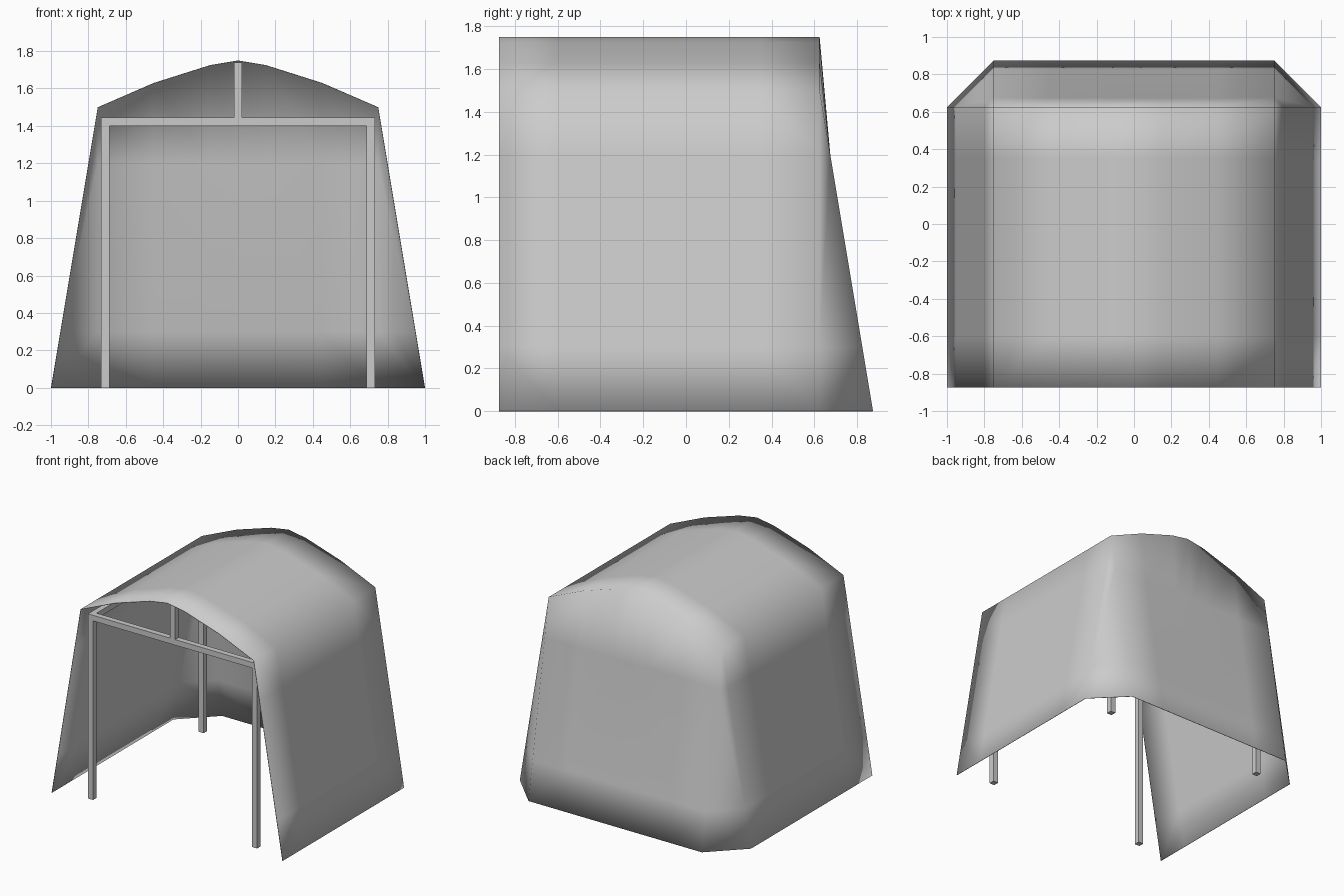
import bpy, bmesh

if "Cube" in bpy.data.objects:
    bpy.data.objects.remove(bpy.data.objects["Cube"])

# ---------- fabric cover: arched tunnel with a sloped back and chamfered corners ----------
half = [(1, 0), (0.95, 0.3), (0.8, 1.2), (0.75, 1.5), (0.45, 1.63), (0.15, 1.725)]
profile = [(-x, z) for x, z in half] + [(0, 1.75)] + [(x, z) for x, z in reversed(half)]
stations = [-0.875, -0.6, 0.35, 0.625]

bm = bmesh.new()
rows = [[bm.verts.new((x, y, z)) for x, z in profile] for y in stations]


def skin(a, b):
    """Quads between two equally long vertex rows (triangles where they meet)."""
    for i in range(len(a) - 1):
        quad = [a[i], a[i + 1], b[i + 1], b[i]]
        bm.faces.new(list(dict.fromkeys(quad)))


for a, b in zip(rows, rows[1:]):
    skin(a, b)

# back panel hangs from the rear arch and leans outward
rear = rows[-1]
arch = rear[3:10]
back = [arch] + [[bm.verts.new((v.co.x, 0.875 - z / 6, z)) for v in arch]
                 for z in (1.2, 0.3, 0)]
for a, b in zip(back, back[1:]):
    skin(a, b)

# tapering corner gussets
for side, wall in ((0, rear[:4]), (-1, rear[:-5:-1])):
    skin(wall, [row[side] for row in reversed(back)])

bmesh.ops.recalc_face_normals(bm, faces=bm.faces)
bm.normal_update()
if sum(f.normal.z for f in bm.faces) < 0:
    bmesh.ops.reverse_faces(bm, faces=bm.faces)
for f in bm.faces:
    f.smooth = True
mesh = bpy.data.meshes.new("fabric_cover")
bm.to_mesh(mesh)
bm.free()
cover = bpy.data.objects.new("fabric_cover", mesh)
bpy.context.collection.objects.link(cover)
thick = cover.modifiers.new("thickness", 'SOLIDIFY')
thick.thickness = 0.004
thick.offset = -1

# ---------- pole frame ----------
T = 0.044


def bar(name, lo, hi):
    bpy.ops.mesh.primitive_cube_add(size=1, location=[(a + b) / 2 for a, b in zip(lo, hi)])
    ob = bpy.context.object
    ob.name = name
    ob.scale = [b - a for a, b in zip(lo, hi)]


h = T / 2
front_y, back_y, px, top = -0.787, 0.58, 0.71, 1.444
for end, y in (("front", front_y), ("back", back_y)):
    for side, x in (("left", -px), ("right", px)):
        bar(f"{end}_{side}_post", (x - h, y - h, 0), (x + h, y + h, top - T))
    bar(f"{end}_crossbeam", (-px - h, y - h, top - T), (px + h, y + h, top))
    bar(f"{end}_king_post", (-h, y - h, top), (h, y + h, 1.74))

# lengthwise rails and ridge pole
for side, x in (("left", -px), ("right", px)):
    bar(f"{side}_rail", (x - h, front_y + h, top - T), (x + h, back_y - h, top))
bar("ridge_pole", (-h, front_y + h, 1.74 - T), (h, back_y - h, 1.74))
